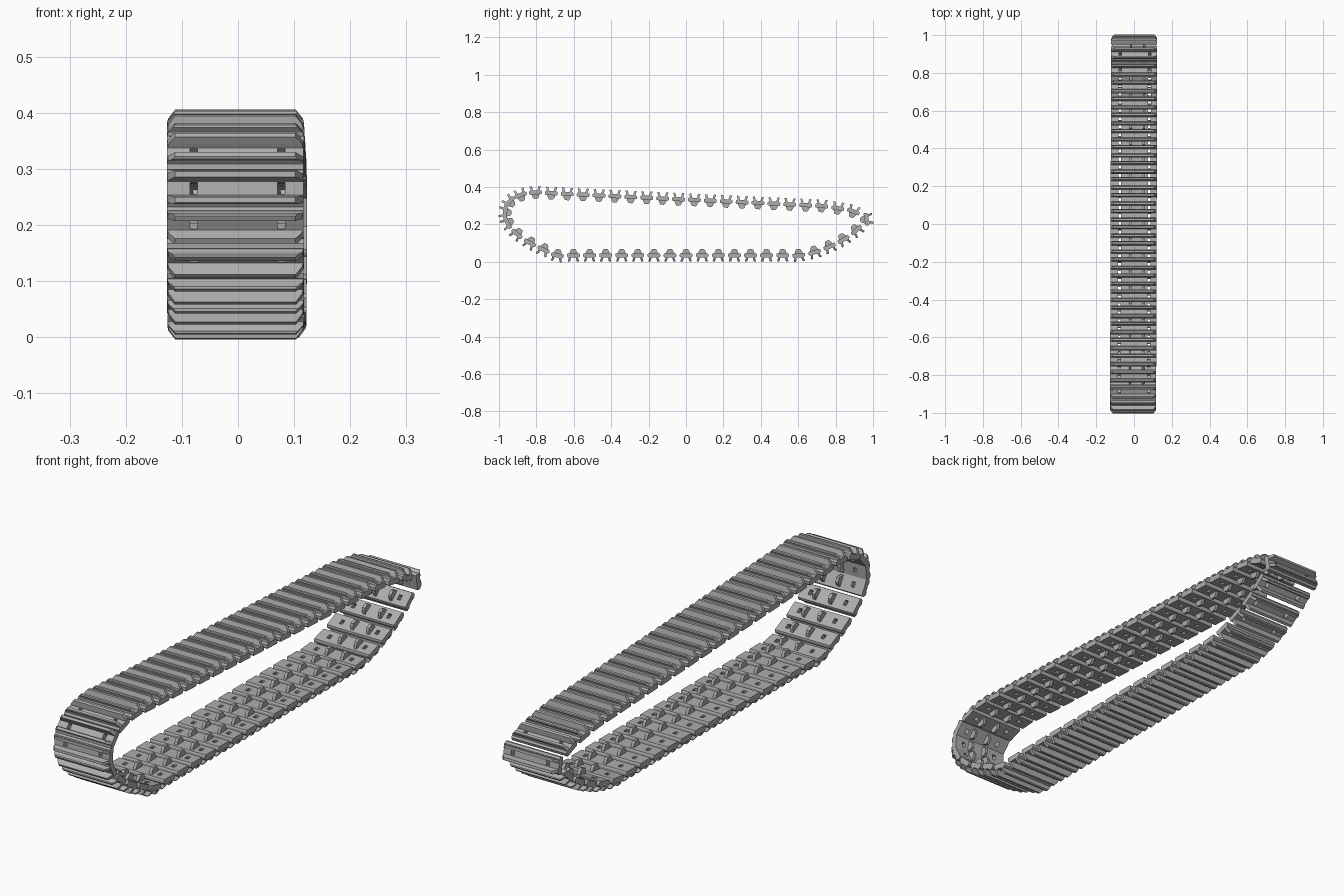
import bpy, bmesh, math
from mathutils import Vector

if "Cube" in bpy.data.objects:
    bpy.data.objects.remove(bpy.data.objects["Cube"])

steel = bpy.data.materials.new("track_steel")
steel.use_nodes = True
GREY = (0.42, 0.42, 0.42, 1)
steel.diffuse_color = GREY
bsdf = next(n for n in steel.node_tree.nodes if n.type == 'BSDF_PRINCIPLED')
bsdf.inputs["Base Color"].default_value = GREY

HALF = 0.122          # half width of a link
HOLES = (-0.074, 0.082)


def prism(bm, profile, x0, x1, taper_from=1.0, taper=0.0):
    """Extrude a (y, z) profile along x; the ends draw in above taper_from."""
    def cut(z):
        return max(0, z - taper_from) * taper
    a = [bm.verts.new((x0 + cut(z), y, z)) for y, z in profile]
    b = [bm.verts.new((x1 - cut(z), y, z)) for y, z in profile]
    bm.faces.new(a)
    bm.faces.new(b[::-1])
    n = len(profile)
    for i in range(n):
        j = (i + 1) % n
        bm.faces.new((a[i], b[i], b[j], a[j]))


def build_link():
    bm = bmesh.new()
    # Base plate
    right = [(0.031, -0.002), (0.034, 0.004), (0.034, 0.014), (0.027, 0.020)]
    prism(bm, right + [(-y, z) for y, z in reversed(right)], -HALF, HALF)
    # Square holes through the plate
    for axis, cuts in ((0, [h + s for h in HOLES for s in (-0.007, 0.007)]), (1, (-0.010, 0.010))):
        for c in cuts:
            co, no = Vector(), Vector()
            co[axis], no[axis] = c, 1
            bmesh.ops.bisect_plane(bm, geom=bm.verts[:] + bm.edges[:] + bm.faces[:],
                                   plane_co=co, plane_no=no)
    bm.normal_update()
    for h in HOLES:
        caps = []
        for f in bm.faces:
            m = f.calc_center_median()
            if abs(m.x - h) < 0.004 and abs(m.y) < 0.004 and abs(f.normal.z) > 0.9:
                caps.append(f)
        bmesh.ops.delete(bm, geom=caps, context='FACES')
        rim = [e for e in bm.edges if e.is_boundary]
        bmesh.ops.bridge_loops(bm, edges=rim)
    # Pair of outer treads with chamfered ends
    for s in (-1, 1):
        tread = [(0.011, 0.016), (0.026, 0.016), (0.025, 0.026), (0.030, 0.038),
                 (0.028, 0.042), (0.018, 0.042), (0.014, 0.028)]
        prism(bm, [(s * y, z) for y, z in tread], -HALF, HALF, 0.024, 0.8)
    # Pair of inner guide teeth
    tooth = [(-0.023, 0.001), (0.023, 0.001), (0.016, -0.017), (0.010, -0.025),
             (-0.010, -0.025), (-0.016, -0.017)]
    for x in (-0.017, 0.053):
        prism(bm, tooth, x - 0.006, x + 0.006)
    bmesh.ops.recalc_face_normals(bm, faces=bm.faces[:])
    mesh = bpy.data.meshes.new("track_link")
    bm.to_mesh(mesh)
    bm.free()
    mesh.materials.append(steel)
    return mesh


def run(start, end, count):
    a, b = Vector(start), Vector(end)
    return [a.lerp(b, i / (count - 1)) for i in range(count)]


# Closed path of link centres: top run, rear bend, ground run, front bend
path = run((-0.805, 0.372), (0.725, 0.300), 19)
path += [Vector(p) for p in ((0.812, 0.288), (0.895, 0.270), (0.966, 0.228), (0.912, 0.168),
                             (0.843, 0.118), (0.768, 0.080), (0.688, 0.050))]
path += run((0.603, 0.033), (-0.688, 0.033), 16)
path += [Vector(p) for p in ((-0.762, 0.064), (-0.835, 0.100), (-0.905, 0.148),
                             (-0.955, 0.207), (-0.968, 0.265), (-0.945, 0.322), (-0.885, 0.358))]

link_mesh = build_link()
for i, p in enumerate(path):
    t = path[(i + 1) % len(path)] - path[i - 1]
    normal = Vector((-t.y, t.x)).normalized()
    centre = p - normal * 0.010
    link = bpy.data.objects.new(f"track_link_{i + 1:02d}", link_mesh)
    link.location = (-0.002 + 0.003 * p.x, centre.x, centre.y)
    link.rotation_euler.x = math.atan2(t.y, t.x)
    bpy.context.collection.objects.link(link)
